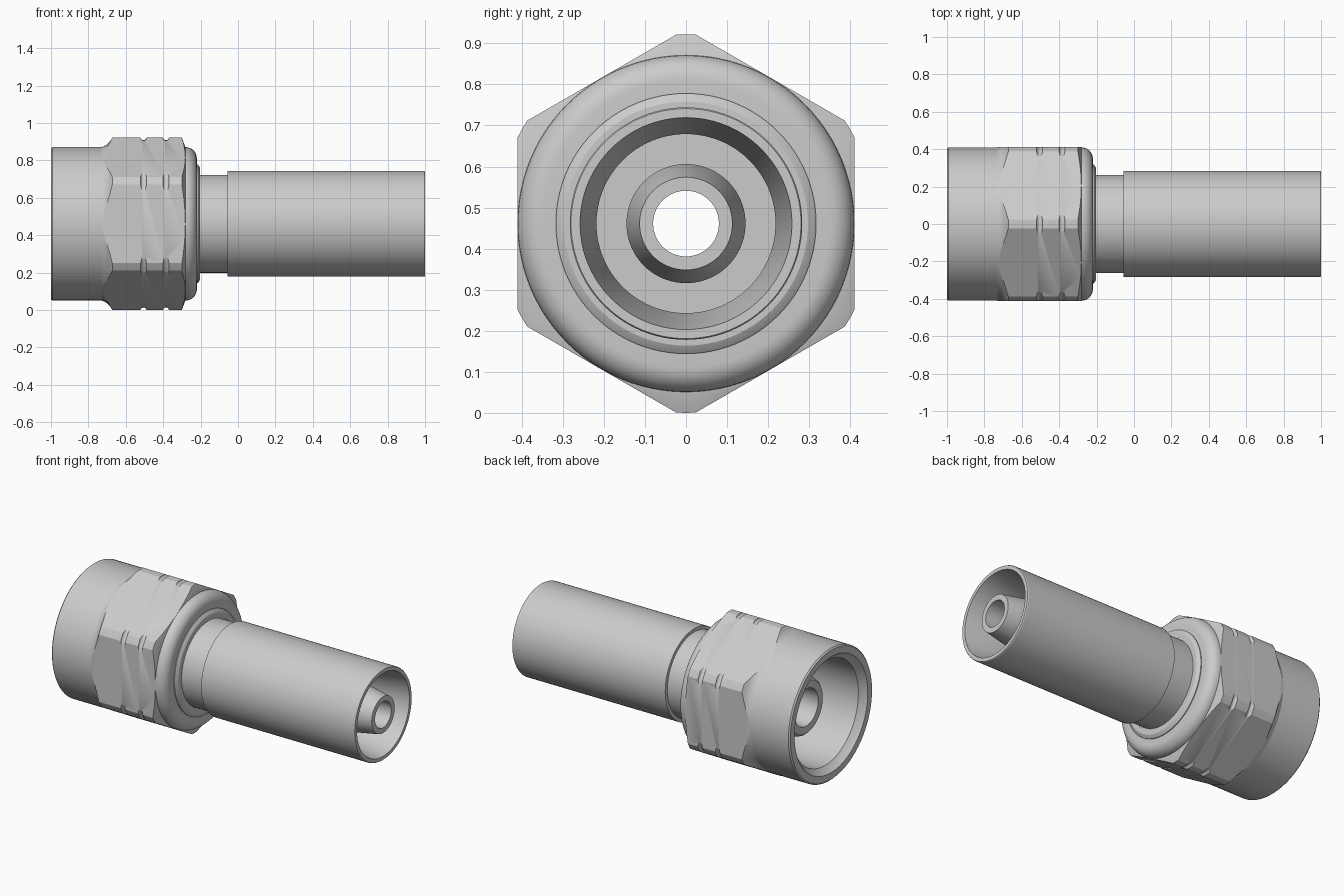
import bpy, bmesh, math

if "Cube" in bpy.data.objects:
    bpy.data.objects.remove(bpy.data.objects["Cube"])

AXIS_Z = 0.461
SEG = 96


def make_object(name, bm):
    bmesh.ops.recalc_face_normals(bm, faces=bm.faces[:])
    mesh = bpy.data.meshes.new(name)
    bm.to_mesh(mesh)
    bm.free()
    ob = bpy.data.objects.new(name, mesh)
    bpy.context.collection.objects.link(ob)
    return ob


def smooth(ob):
    bpy.ops.object.select_all(action='DESELECT')
    ob.select_set(True)
    bpy.context.view_layer.objects.active = ob
    bpy.ops.object.shade_smooth_by_angle(angle=math.radians(28))


def lathe(name, profile):
    """Revolve a closed (x, radius) outline around the long axis."""
    bm = bmesh.new()
    rings = []
    for i in range(SEG):
        a = 2 * math.pi * i / SEG
        rings.append([bm.verts.new((x, r * math.cos(a), AXIS_Z + r * math.sin(a)))
                      for x, r in profile])
    n = len(profile)
    for i in range(SEG):
        p, q = rings[i], rings[(i + 1) % SEG]
        for j in range(n):
            k = (j + 1) % n
            bm.faces.new((p[j], p[k], q[k], q[j]))
    return make_object(name, bm)


def arc(cx, cr, rad, start, end, steps):
    return [(cx + rad * math.cos(math.radians(start + (end - start) * i / steps)),
             cr + rad * math.sin(math.radians(start + (end - start) * i / steps)))
            for i in range(steps + 1)]


# Round nut shell, open on the left, rounded shoulder on the right
nut = lathe("nut_shell",
            [(-1, 0.36), (-1, 0.402), (-0.992, 0.41), (-0.285, 0.41)]
            + arc(-0.28, 0.35, 0.06, 90, 0, 8)
            + [(-0.22, 0.29), (-0.33, 0.29), (-0.37, 0.325),
               (-0.96, 0.325), (-0.975, 0.342)])
smooth(nut)

# Hexagon band: turned ring with two corner grooves, trimmed by a hex prism
R = 0.461
grooves = []
for gx in (-0.505, -0.385):
    grooves += arc(gx, R + 0.0015, 0.0155, 186, 354, 8)
hex_band = lathe("hex_band",
                 [(-0.76, 0.38), (-0.745, 0.406), (-0.72, 0.413), (-0.70, 0.425),
                  (-0.685, 0.44), (-0.672, R)]
                 + grooves + [(-0.30, R), (-0.28, 0.405), (-0.28, 0.38)])

bm = bmesh.new()
hex_r = 0.4105 / math.cos(math.pi / 6)
ends = []
for x in (-0.9, -0.1):
    ends.append([bm.verts.new((x, hex_r * math.sin(i * math.pi / 3),
                               AXIS_Z + hex_r * math.cos(i * math.pi / 3)))
                 for i in range(6)])
for i in range(6):
    j = (i + 1) % 6
    bm.faces.new((ends[0][i], ends[0][j], ends[1][j], ends[1][i]))
for e in ends:
    bm.faces.new(e)
cutter = make_object("hex_cutter", bm)
cutter.hide_render = True

mod = hex_band.modifiers.new("hex_trim", 'BOOLEAN')
mod.operation = 'INTERSECT'
mod.solver = 'EXACT'
mod.object = cutter
bpy.ops.object.select_all(action='DESELECT')
hex_band.select_set(True)
bpy.context.view_layer.objects.active = hex_band
bpy.ops.object.modifier_apply(modifier=mod.name)
bpy.data.objects.remove(cutter, do_unlink=True)
smooth(hex_band)

# Thin retaining ring between the nut and the neck
ring = lathe("retaining_ring",
             [(-0.24, 0.27), (-0.24, 0.317), (-0.215, 0.317), (-0.208, 0.308),
              (-0.202, 0.297), (-0.202, 0.27)])
smooth(ring)

# Stem: sealing nose, neck, and inner nipple with a through bore
stem = lathe("stem",
             [(-0.83, 0.115), (-0.83, 0.16), (-0.82, 0.17), (-0.37, 0.288),
              (-0.205, 0.288), (-0.205, 0.262), (-0.03, 0.262), (-0.03, 0.24),
              (0.0, 0.24), (0.0, 0.145), (0.82, 0.145), (1.0, 0.113),
              (1.0, 0.08), (-0.3, 0.08), (-0.34, 0.115)])
smooth(stem)

# Outer crimp tube with a flared mouth
tube = lathe("crimp_tube",
             [(-0.055, 0.25), (-0.055, 0.283), (0.995, 0.283), (1.0, 0.28),
              (1.0, 0.258), (0.75, 0.218), (-0.02, 0.218)])
smooth(tube)
